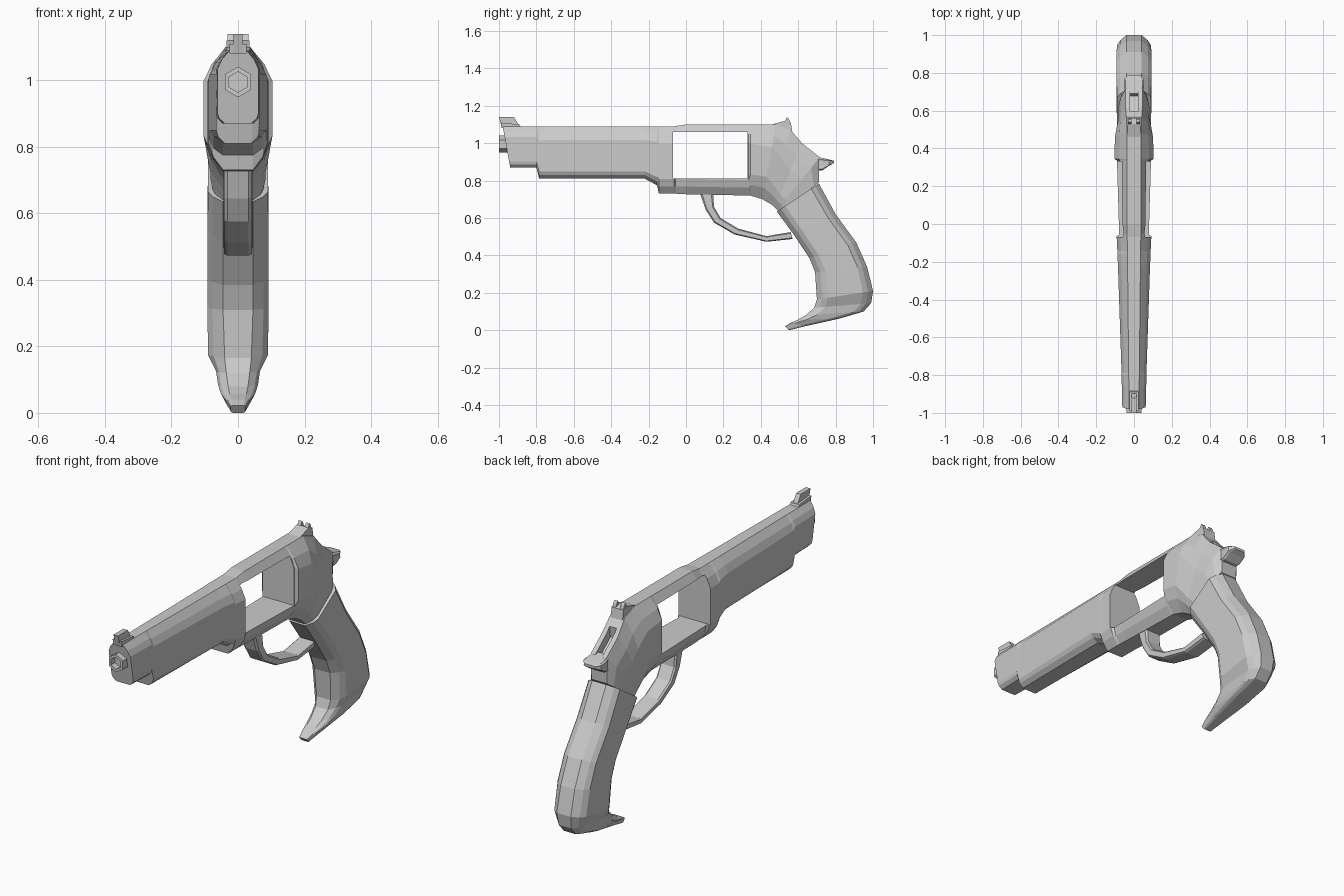
import bpy, bmesh
from math import sin, cos, pi


def skin(name, rings):
    """Bridge rings of equal length into a closed, flat-shaded solid."""
    bm = bmesh.new()
    loops = [[bm.verts.new(p) for p in r] for r in rings]
    n = len(rings[0])
    for a, b in zip(loops, loops[1:]):
        for i in range(n):
            j = (i + 1) % n
            bm.faces.new((a[i], a[j], b[j], b[i]))
    bm.faces.new(loops[0])
    bm.faces.new(loops[-1][::-1])
    bmesh.ops.recalc_face_normals(bm, faces=bm.faces)
    mesh = bpy.data.meshes.new(name)
    bm.to_mesh(mesh)
    bm.free()
    ob = bpy.data.objects.new(name, mesh)
    bpy.context.collection.objects.link(ob)
    return ob


def section(ay, az, by, bz, w, wa, wb, t1=0.22, t2=0.74):
    """Chamfered slice from edge A to edge B in the side plane, mirrored in x."""
    half = [(wa, 0), ((w + wa) * .56, t1 / 2), (w, t1),
            (w, t2), ((w + wb) * .56, (t2 + 1) / 2), (wb, 1)]
    pts = half + [(-x, t) for x, t in reversed(half)]
    return [(x, ay + (by - ay) * t, az + (bz - az) * t) for x, t in pts]


def loft(name, rows):
    return skin(name, [section(*r) for r in rows])


def slab(name, profile, x0, x1):
    return skin(name, [[(x, y, z) for y, z in profile] for x in (x0, x1)])


def cut(target, cutter):
    cutter.hide_render = True
    cutter.hide_viewport = True
    m = target.modifiers.new("cut", "BOOLEAN")
    m.operation, m.solver, m.object = "DIFFERENCE", "EXACT", cutter


# Barrel, frame and rear hump: slices run from the underside to the top
body = loft("barrel_and_frame", [
    (-.94, .87, -.98, 1.09, .062, .04, .026, .15),
    (-.80, .87, -.80, 1.09, .066, .045, .028, .15),
    (-.785, .81, -.785, 1.09, .066, .04, .028, .14),
    (-.22, .81, -.22, 1.09, .085, .045, .034, .14),
    (-.155, .775, -.155, 1.09, .088, .045, .035, .14),
    (-.145, .73, -.145, 1.09, .088, .045, .035),
    (-.065, .73, -.065, 1.09, .092, .045, .036),
    (-.055, .73, -.055, 1.092, .078, .045, .036),
    (0, .727, 0, 1.10, .08, .045, .037),
    (.335, .72, .335, 1.10, .09, .043, .037),
    (.345, .72, .345, 1.10, .104, .043, .037, .3, .73),
    (.41, .70, .48, 1.10, .101, .043, .037, .3, .7),
    (.46, .67, .56, 1.07, .09, .043, .04, .22, .6),
    (.475, .655, .62, 1.0, .083, .043, .045, .2, .58),
    (.485, .645, .715, .925, .082, .043, .045, .2, .6),
    (.505, .625, .71, .79, .074, .043, .045, .2, .75),
])
window = slab("window_cutter", [(-.07, .81), (.33, .81), (.33, 1.06), (-.07, 1.06)], -.3, .3)
cut(body, window)
slot = slab("hammer_slot_cutter", [(.59, .97), (.71, .87), (.74, 1.0), (.60, 1.06)], -.02, .02)
cut(body, slot)

# Thumb spur behind the hammer slot
loft("hammer_spur", [
    (.66, .85, .69, .93, .045, .04, .04),
    (.73, .855, .735, .92, .05, .04, .045),
    (.765, .88, .765, .913, .05, .04, .045),
    (.79, .893, .79, .906, .03, .025, .025),
])

# Grip with forward-hooked toe: slices run from the front strap to the back strap
loft("grip", [
    (.485, .635, .71, .785, .09, .045, .04, .2, .82),
    (.57, .52, .80, .62, .092, .045, .04, .2, .82),
    (.66, .385, .91, .47, .092, .045, .04, .2, .82),
    (.69, .31, .968, .34, .092, .045, .04, .2, .82),
    (.70, .165, 1.0, .21, .09, .04, .04, .2, .82),
    (.685, .12, .99, .145, .066, .035, .035, .2, .82),
    (.64, .08, .95, .10, .06, .03, .035, .2, .82),
    (.60, .057, .82, .062, .052, .025, .035),
    (.56, .04, .64, .022, .035, .02, .022),
    (.53, .022, .55, 0, .022, .018, .016),
])

# Trigger guard: slices run from the outer to the inner edge
guard = [(.075, .73, .145, .73), (.105, .645, .15, .66), (.15, .575, .185, .60),
         (.26, .512, .28, .543), (.43, .473, .43, .503), (.57, .488, .56, .525)]
loft("trigger_guard", [g + (.042, .032, .036, .3, .7) for g in guard])

# Hexagonal muzzle with a recessed bore
skin("muzzle", [[(r * sin(i * pi / 3), y, .995 + r * cos(i * pi / 3)) for i in range(6)]
                for r, y in ((.046, -.93), (.046, -1), (.031, -1), (.031, -.968))])

# Front sight: stepped base and narrow blade
slab("front_sight_base", [(-.985, 1.08), (-.88, 1.08), (-.89, 1.10), (-.99, 1.11)], -.025, .025)
slab("front_sight_blade", [(-.985, 1.08), (-.89, 1.09), (-.92, 1.14), (-1, 1.14)], -.013, .013)

# Rear sight: ramp with a notch between two ears
slab("rear_sight_base", [(.46, 1.09), (.46, 1.10), (.53, 1.12), (.56, 1.11), (.57, 1.05)], -.034, .034)
for side in (-1, 1):
    slab("rear_sight_ear", [(.52, 1.10), (.54, 1.14), (.55, 1.13), (.56, 1.10)], side * .012, side * .031)
